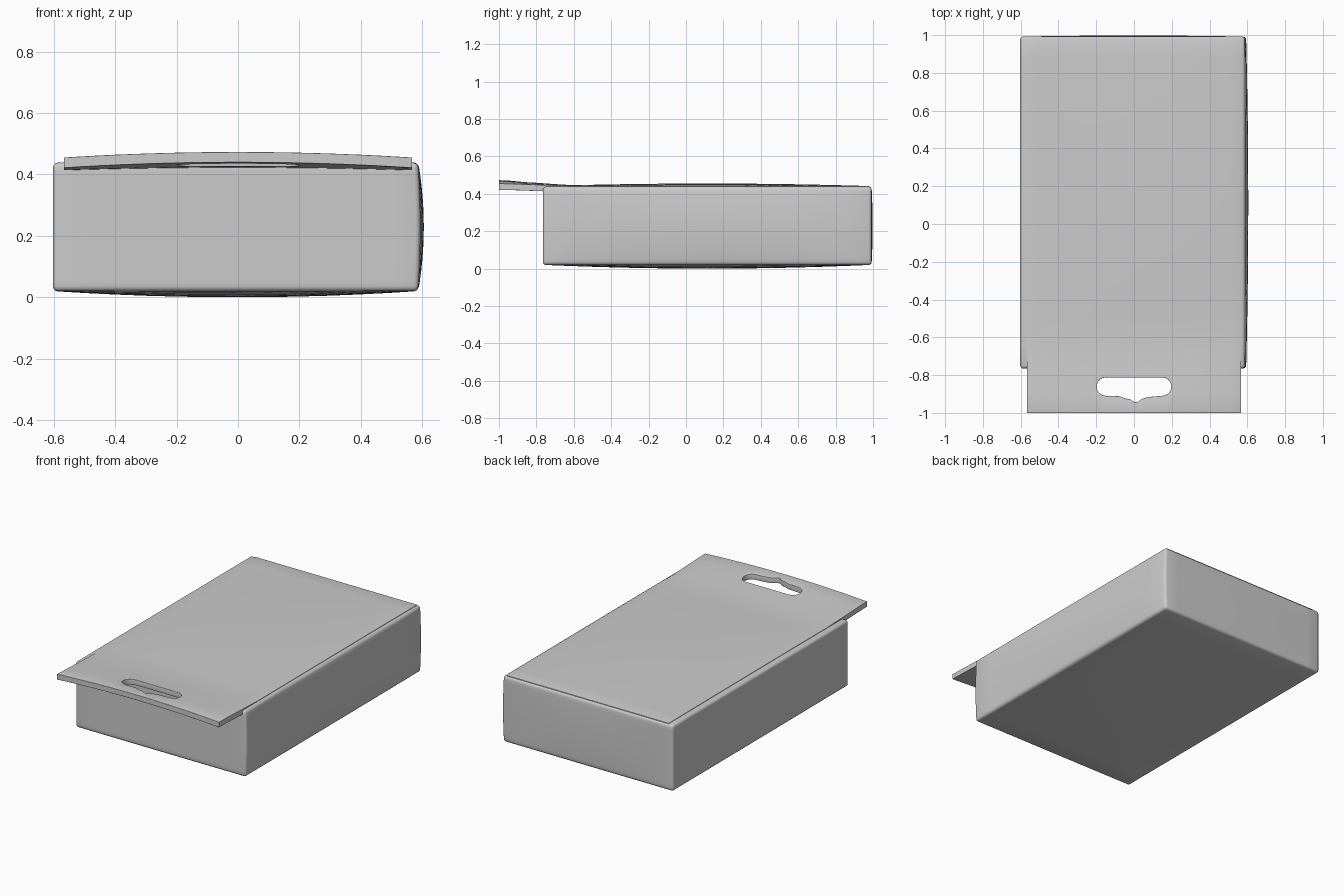
import bpy, bmesh, math

if "Cube" in bpy.data.objects:
    bpy.data.objects.remove(bpy.data.objects["Cube"])

FRONT, BACK = -0.765, 0.992      # body ends along y


def bulge(u, v):
    return max(0, 1 - u * u) * max(0, 1 - v * v)


def panel_z(x, y):
    # gently swollen top panel of the box
    v = (y - (FRONT + BACK) / 2) / ((BACK - FRONT) / 2)
    return 0.438 + 0.014 * bulge(x / 0.6, v)


def make_object(name, bm):
    bmesh.ops.recalc_face_normals(bm, faces=bm.faces)
    mesh = bpy.data.meshes.new(name)
    bm.to_mesh(mesh)
    bm.free()
    ob = bpy.data.objects.new(name, mesh)
    bpy.context.collection.objects.link(ob)
    return ob


def divided_cube(cuts):
    bm = bmesh.new()
    bmesh.ops.create_cube(bm, size=2)
    bmesh.ops.subdivide_edges(bm, edges=bm.edges[:], cuts=cuts, use_grid_fill=True)
    return bm


def finish(ob, width):
    # round the edges, apply modifiers and smooth
    bev = ob.modifiers.new("edge_rounding", 'BEVEL')
    bev.width, bev.segments = width, 3
    bev.limit_method, bev.angle_limit = 'ANGLE', math.radians(50)
    bpy.ops.object.select_all(action='DESELECT')
    ob.select_set(True)
    bpy.context.view_layer.objects.active = ob
    for m in [m.name for m in ob.modifiers]:
        bpy.ops.object.modifier_apply(modifier=m)
    bpy.ops.object.shade_smooth_by_angle(angle=math.radians(40))


# Box body with soft cardboard bulges
bm = divided_cube(11)
for vert in bm.verts:
    u, v, w = vert.co
    x_half = 0.587 + 0.018 * bulge(w, v * 0.8) if u > 0 else 0.603
    x = u * x_half
    y = FRONT + (v + 1) / 2 * (BACK - FRONT)
    if v > 0.99:
        y += 0.006 * bulge(u, w)
    bottom = 0.02 - 0.02 * bulge(u, v)
    top = panel_z(x, y)
    vert.co = (x, y, bottom + (w + 1) / 2 * (top - bottom))
finish(make_object("box_body", bm), 0.016)

# Hang card: lies over the top panel and sticks out in front, lifting to its tip
bm = divided_cube(19)
for vert in bm.verts:
    u, v, w = vert.co
    x = 0.567 * u
    y = -1.0 + (v + 1) / 2 * 1.982
    lift = min(1, max(0, (-0.6 - y) / 0.36))
    top = panel_z(x, y) + 0.003 + lift * (0.014 + 0.018 * (1 - u * u))
    vert.co = (x, y, top - (1 - w) / 2 * 0.034)
card = make_object("hang_card", bm)

# Hanging slot outline: rounded ends with a small notch at the front
outline = []
for side, start in ((1, -90), (-1, 90)):
    for i in range(9):
        a = math.radians(start + i * 22.5)
        outline.append((side * 0.148 + 0.05 * math.cos(a), -0.861 + 0.049 * math.sin(a)))
outline += [(-0.075, -0.912), (-0.045, -0.924), (-0.02, -0.928), (0, -0.944),
            (0.02, -0.942), (0.045, -0.925), (0.075, -0.916)]
bm = bmesh.new()
face = bm.faces.new([bm.verts.new((x, y, 0.3)) for x, y in outline])
ext = bmesh.ops.extrude_face_region(bm, geom=[face])
bmesh.ops.translate(bm, vec=(0, 0, 0.4),
                    verts=[g for g in ext["geom"] if isinstance(g, bmesh.types.BMVert)])
cutter = make_object("slot_cutter", bm)
cutter.hide_render = True

cut = card.modifiers.new("hanging_slot", 'BOOLEAN')
cut.operation, cut.solver, cut.object = 'DIFFERENCE', 'EXACT', cutter
finish(card, 0.006)
bpy.data.objects.remove(cutter)
